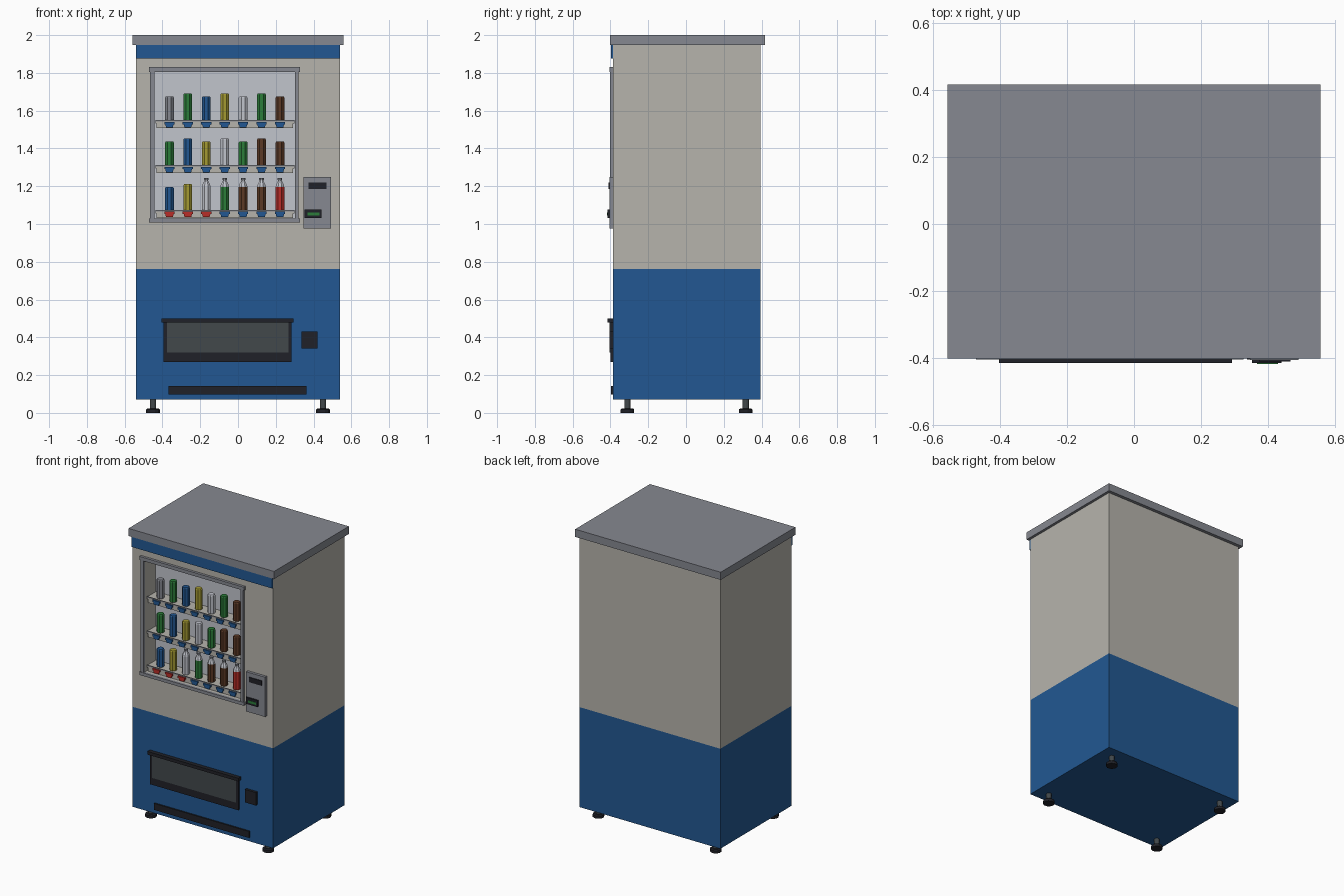
import bpy, bmesh, math
from mathutils import Vector

cube = bpy.data.objects.get("Cube")
if cube:
    bpy.data.objects.remove(cube, do_unlink=True)


def material(name, *rgb):
    m = bpy.data.materials.new(name)
    m.use_nodes = True
    m.diffuse_color = (*rgb, 1)
    m.node_tree.nodes["Principled BSDF"].inputs["Base Color"].default_value = (*rgb, 1)
    return m


BEIGE = material("beige paint", .47, .457, .415)
BLUE = material("blue paint", .016, .097, .287)
GREY = material("grey metal", .237, .248, .281)
BLACK = material("black plastic", .0145, .0153, .021)
WHITE = material("pale lining", .535, .554, .608)
GLASS = material("smoked panel", .054, .065, .07)
GREEN = material("green", .025, .205, .042)
YELLOW = material("yellow", .376, .328, .032)
BROWN = material("brown", .107, .042, .019)
RED = material("red", .485, .026, .021)


def finish(name, bm, *mats):
    bmesh.ops.recalc_face_normals(bm, faces=bm.faces)
    mesh = bpy.data.meshes.new(name)
    bm.to_mesh(mesh)
    bm.free()
    for m in mats:
        mesh.materials.append(m)
    ob = bpy.data.objects.new(name, mesh)
    bpy.context.collection.objects.link(ob)
    return ob


def box_mesh(x, y, z, taper=1):
    """Box from (low, high) ranges; taper narrows the bottom in x."""
    bm = bmesh.new()
    bmesh.ops.create_cube(bm, size=1)
    for v in bm.verts:
        k = taper if v.co.z < 0 else 1
        v.co = Vector([(r[0] + r[1]) / 2 + c * s * (r[1] - r[0])
                       for r, c, s in zip((x, y, z), v.co, (k, 1, 1))])
    return bm


def box(name, mat, x, y, z, taper=1):
    return finish(name, box_mesh(x, y, z, taper), mat)


def lathe(name, place, profile, mats, split=9, sides=8):
    """Stack rings of (radius, height); faces above split use the second colour."""
    bm = bmesh.new()
    rings = []
    for r, h in profile:
        ring = []
        for i in range(sides):
            a = math.tau * (i + .5) / sides
            ring.append(bm.verts.new((place[0] + r * math.cos(a),
                                      place[1] + r * math.sin(a), place[2] + h)))
        rings.append(ring)
    for lo, hi in zip(rings, rings[1:]):
        for i in range(sides):
            j = (i + 1) % sides
            bm.faces.new((lo[i], lo[j], hi[j], hi[i]))
    bm.faces.new(rings[0])
    bm.faces.new(rings[-1])
    for f in bm.faces:
        f.material_index = int(f.calc_center_median().z - place[2] > split)
    return finish(name, bm, *mats)


# Cabinet: two-tone body with a recessed display window
FRONT, BACK, DEPTH = -.387, .395, .115
WX, WZ = (-.442, .302), (1.03, 1.806)
bm = box_mesh((-.54, .54), (FRONT, BACK), (.07, 1.95))


def cut(faces, point, normal):
    geom = set(faces)
    for f in faces:
        geom.update(f.edges, f.verts)
    bmesh.ops.bisect_plane(bm, geom=list(geom), plane_co=point, plane_no=normal)


cut(bm.faces[:], (0, 0, .763), (0, 0, 1))
for axis, limits in ((0, WX), (2, WZ)):
    for value in limits:
        normal = Vector([float(i == axis) for i in range(3)])
        bm.normal_update()
        faces = [f for f in bm.faces if f.normal.y < -.9 and f.calc_center_median().z > .763]
        cut(faces, normal * value, normal)
for f in bm.faces:
    f.material_index = int(f.calc_center_median().z < .763)
bm.normal_update()
opening = [f for f in bm.faces if f.normal.y < -.9
           and WX[0] < f.calc_center_median().x < WX[1]
           and WZ[0] < f.calc_center_median().z < WZ[1]]
lining = bmesh.ops.extrude_discrete_faces(bm, faces=opening)["faces"]
for f in lining:
    f.material_index = 2
    bmesh.ops.translate(bm, verts=f.verts[:], vec=(0, DEPTH, 0))
finish("cabinet", bm, BEIGE, BLUE, WHITE)

# Roof and header band
box("roof", GREY, (-.558, .558), (-.402, .417), (1.947, 2))
box("header_band", BLUE, (-.54, .54), (-.397, FRONT), (1.875, 1.947))

# Window frame
for name, z in (("top", (1.806, 1.83)), ("bottom", (1.008, 1.03))):
    box("window_frame_" + name, GREY, (-.472, .328), (-.405, FRONT), z)
for name, x in (("right", (-.465, WX[0])), ("left", (WX[1], .321))):
    box("window_frame_" + name, GREY, x, (-.402, FRONT), WZ)

# Shelves, selection buttons and drinks
SHELF_Y = -.37
rows = [
    (1.545, [GREY, GREEN, BLUE, YELLOW, WHITE, GREEN, BROWN], 7, 0),
    (1.307, [GREEN, BLUE, YELLOW, WHITE, GREEN, BROWN, BROWN], 7, 0),
    (1.07, [BLUE, YELLOW, WHITE, GREEN, BROWN, BROWN, RED], 2, 3),
]
for top, colours, cans, red_buttons in rows:
    box("shelf", BEIGE, (-.438, .298), (SHELF_Y, FRONT + DEPTH), (top - .014, top))
    box("shelf_rail", GREY, (-.438, .298), (SHELF_Y - .004, SHELF_Y), (top - .003, top + .005))
    box("price_strip", BEIGE, (-.432, .292), (SHELF_Y, SHELF_Y + .01), (top - .038, top - .014))
    for i, colour in enumerate(colours):
        x = -.363 + i * .0975
        button = RED if i < red_buttons else BLUE
        box("button_cap", button, (x - .027, x + .027), (SHELF_Y - .012, SHELF_Y),
            (top - .017, top - .004))
        box("button_base", button, (x - .022, x + .022), (SHELF_Y - .009, SHELF_Y),
            (top - .034, top - .017), .8)
        place = (x, -.33, top)
        if i < cans:
            h = .13 if i % 2 == 0 else .146
            if cans == 2:
                h -= .005
            lathe("can", place, [(.022, 0), (.025, .005), (.025, h - .006), (.021, h)], [colour])
        else:
            lathe("bottle", place, [(.023, 0), (.025, .005), (.025, .125), (.022, .138),
                                    (.011, .158), (.011, .163)], [colour, WHITE], .126)
            lathe("bottle_cap", (x, -.33, top + .163), [(.013, 0), (.013, .01)], [GREY])

# Payment panel
box("payment_panel", GREY, (.347, .492), (-.406, FRONT), (.975, 1.25))
box("note_slot", BLACK, (.373, .468), (-.411, -.406), (1.186, 1.22))
box("coin_unit", BLACK, (.352, .441), (-.416, -.406), (1.033, 1.078))
box("coin_display", GREEN, (.368, .431), (-.418, -.416), (1.046, 1.062))

# Delivery hatch, coin return and lower vent
box("hatch_frame", BLACK, (-.394, .283), (-.401, FRONT), (.27, .482))
box("hatch_flap", GLASS, (-.377, .267), (-.405, -.401), (.32, .478))
box("hatch_hood", BLACK, (-.404, .293), (-.415, FRONT), (.478, .5))
box("coin_return", BLACK, (.337, .42), (-.405, FRONT), (.341, .431))
box("lower_vent", BLACK, (-.367, .362), (-.397, FRONT), (.098, .143))

# Levelling feet
for x in (-.45, .45):
    for y in (-.31, .316):
        lathe("foot_pad", (x, y, 0), [(.037, 0), (.037, .018), (.03, .024)], [BLACK], sides=12)
        lathe("foot_stem", (x, y, .02), [(.017, 0), (.017, .052)], [GLASS], sides=12)
